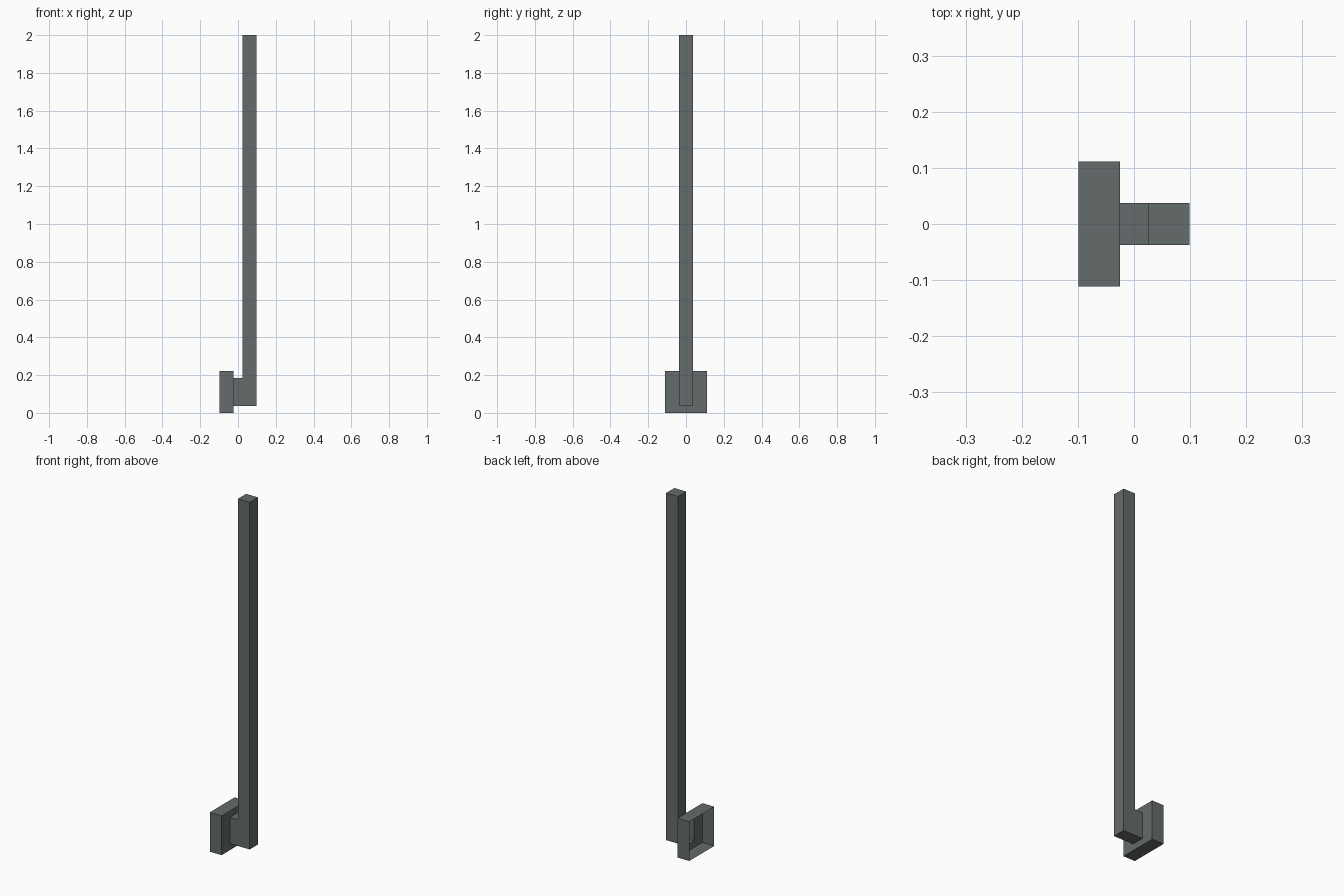
import bpy, bmesh

if "Cube" in bpy.data.objects:
    bpy.data.objects.remove(bpy.data.objects["Cube"])

U = 2 / 81          # modelling unit
metal = bpy.data.materials.new("dark_grey_metal")
metal.diffuse_color = (0.130, 0.147, 0.150, 1)
metal.use_nodes = True
metal.node_tree.nodes["Principled BSDF"].inputs["Base Color"].default_value = metal.diffuse_color


def finish(bm, name):
    me = bpy.data.meshes.new(name)
    bm.to_mesh(me)
    bm.free()
    me.materials.append(metal)
    ob = bpy.data.objects.new(name, me)
    bpy.context.collection.objects.link(ob)
    return ob


def ring(bm, x, y, z0, z1):
    return [bm.verts.new((x * U, b * U, c * U))
            for b, c in ((-y, z0), (y, z0), (y, z1), (-y, z1))]


# Wall bracket: hollow shell, open at the wall side, stepping down to the arm
bm = bmesh.new()
rings = [ring(bm, *r) for r in ((-4, 4.5, 0, 9), (-1, 4.5, 0, 9),
                                (-1, 1.5, 1.5, 7.5), (1, 1.5, 1.5, 7.5))]
for a, b in zip(rings, rings[1:]):
    for i in range(4):
        j = (i + 1) % 4
        bm.faces.new((a[j], a[i], b[i], b[j]))
finish(bm, "wall_bracket")

# Tall square post, open where the arm joins it
bm = bmesh.new()
bmesh.ops.create_cube(bm, size=1)
for v in bm.verts:
    v.co.x = (4 if v.co.x > 0 else 1) * U
    v.co.y *= 3 * U
    v.co.z = (81 if v.co.z > 0 else 1.5) * U
bmesh.ops.bisect_plane(bm, geom=bm.verts[:] + bm.edges[:] + bm.faces[:],
                       plane_co=(0, 0, 7.5 * U), plane_no=(0, 0, 1))
bm.normal_update()
joint = [f for f in bm.faces
         if f.normal.x < -0.9 and f.calc_center_median().z < 7.5 * U]
bmesh.ops.delete(bm, geom=joint, context='FACES')
finish(bm, "post")
